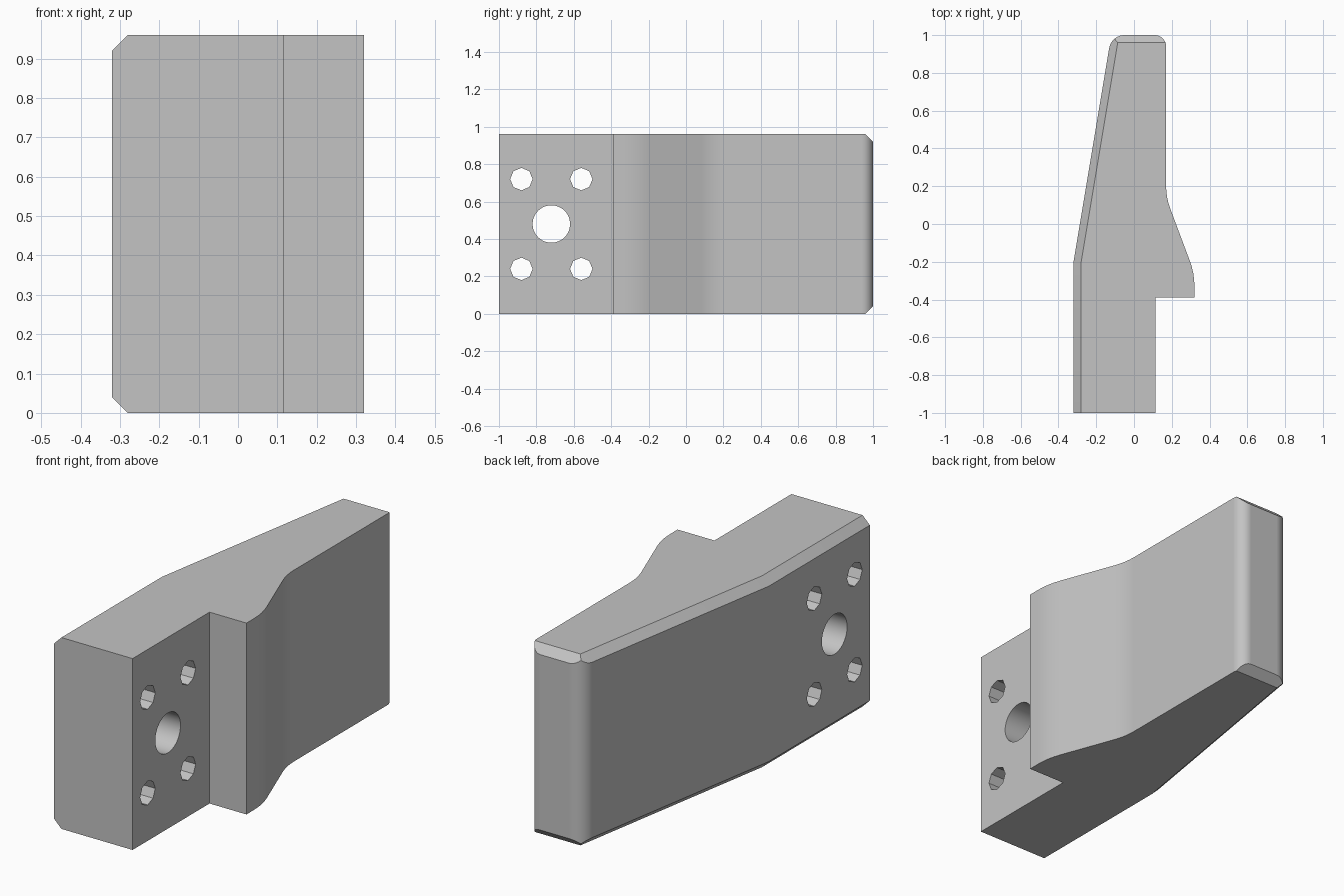
import bpy, bmesh, math
from mathutils import Vector, Matrix

cube = bpy.data.objects.get("Cube")
if cube:
    bpy.data.objects.remove(cube, do_unlink=True)

HEIGHT = 0.96
CHAMFER = 0.04


def fillet(prev, corner, nxt, reach, steps):
    """Circular arc replacing a corner, starting `reach` away from it."""
    p, c, n = Vector(prev), Vector(corner), Vector(nxt)
    u, v = (p - c).normalized(), (n - c).normalized()
    half = u.angle(v) / 2
    centre = c + (u + v).normalized() * (reach / math.cos(half))
    start, end = c + u * reach - centre, c + v * reach - centre
    sweep = start.angle(end)
    return [centre + (start * math.sin(sweep * (1 - i / steps)) + end * math.sin(sweep * i / steps))
            / math.sin(sweep) for i in range(steps + 1)]


# Plan outline: x, y, fillet reach, fillet steps
corners = [(-0.32, -1, 0, 0), (0.115, -1, 0, 0), (0.115, -0.39, 0, 0), (0.32, -0.39, 0, 0),
           (0.32, -0.26, 0.07, 4), (0.17, 0.14, 0.06, 4), (0.17, 1, 0.06, 12),
           (-0.12, 1, 0.07, 12), (-0.32, -0.2, 0, 0)]
outline = []
for i, (x, y, reach, steps) in enumerate(corners):
    if reach:
        nxt = corners[(i + 1) % len(corners)]
        outline += fillet(corners[i - 1][:2], (x, y), nxt[:2], reach, steps)
    else:
        outline.append(Vector((x, y)))

# Extrude the outline into a solid block
bm = bmesh.new()
base = bm.faces.new([bm.verts.new((p.x, p.y, 0)) for p in outline])
top = bmesh.ops.extrude_face_region(bm, geom=[base])
bmesh.ops.translate(bm, vec=(0, 0, HEIGHT),
                    verts=[g for g in top["geom"] if isinstance(g, bmesh.types.BMVert)])

# Slice chamfers along the outer side, the tapered side and the back
sides = [((-0.32, -0.6), (-1, 0)), ((-0.32, -0.2), (-1.2, 0.2)), ((0, 1), (0, 1))]
for point, direction in sides:
    out = Vector((*direction, 0)).normalized()
    for z, up in ((HEIGHT - CHAMFER, 1), (CHAMFER, -1)):
        cut = bmesh.ops.bisect_plane(bm, geom=bm.verts[:] + bm.edges[:] + bm.faces[:], dist=1e-5,
                                     plane_co=(*point, z), plane_no=out + Vector((0, 0, up)),
                                     clear_outer=True)
        rim = [e for e in bm.edges if e.is_boundary]
        bmesh.ops.holes_fill(bm, edges=rim, sides=0)
bmesh.ops.recalc_face_normals(bm, faces=bm.faces[:])
mesh = bpy.data.meshes.new("jaw_block")
bm.to_mesh(mesh)
bm.free()
block = bpy.data.objects.new("jaw_block", mesh)
bpy.context.collection.objects.link(block)

# Mounting holes: one large bore and four bolt holes, drilled along x
bm = bmesh.new()
holes = [(-0.72, 0.48, 0.1, 48)]
holes += [(y, z, 0.06, 8) for y in (-0.88, -0.56) for z in (0.24, 0.72)]
for y, z, radius, segments in holes:
    bmesh.ops.create_cone(bm, cap_ends=True, segments=segments, radius1=radius, radius2=radius, depth=2,
                          matrix=Matrix.Translation((0, y, z)) @ Matrix.Rotation(math.pi / 2, 4, 'Y'))
mesh = bpy.data.meshes.new("hole_cutter")
bm.to_mesh(mesh)
bm.free()
cutter = bpy.data.objects.new("hole_cutter", mesh)
bpy.context.collection.objects.link(cutter)
cutter.hide_render = True

bpy.ops.object.select_all(action='DESELECT')
block.select_set(True)
bpy.context.view_layer.objects.active = block
drill = block.modifiers.new("drill", 'BOOLEAN')
drill.operation = 'DIFFERENCE'
drill.solver = 'EXACT'
drill.object = cutter
bpy.ops.object.modifier_apply(modifier=drill.name)
bpy.data.objects.remove(cutter, do_unlink=True)

# Smooth only the fillets and the bore
bpy.ops.object.shade_smooth_by_angle(angle=math.radians(8.5))
weighted = block.modifiers.new("flat_face_normals", 'WEIGHTED_NORMAL')
weighted.keep_sharp = True

# Plain grey metal
grey = bpy.data.materials.new("light_grey")
grey.use_nodes = True
colour = (0.55, 0.55, 0.55, 1)
grey.diffuse_color = colour
grey.node_tree.nodes["Principled BSDF"].inputs["Base Color"].default_value = colour
block.data.materials.clear()
block.data.materials.append(grey)
